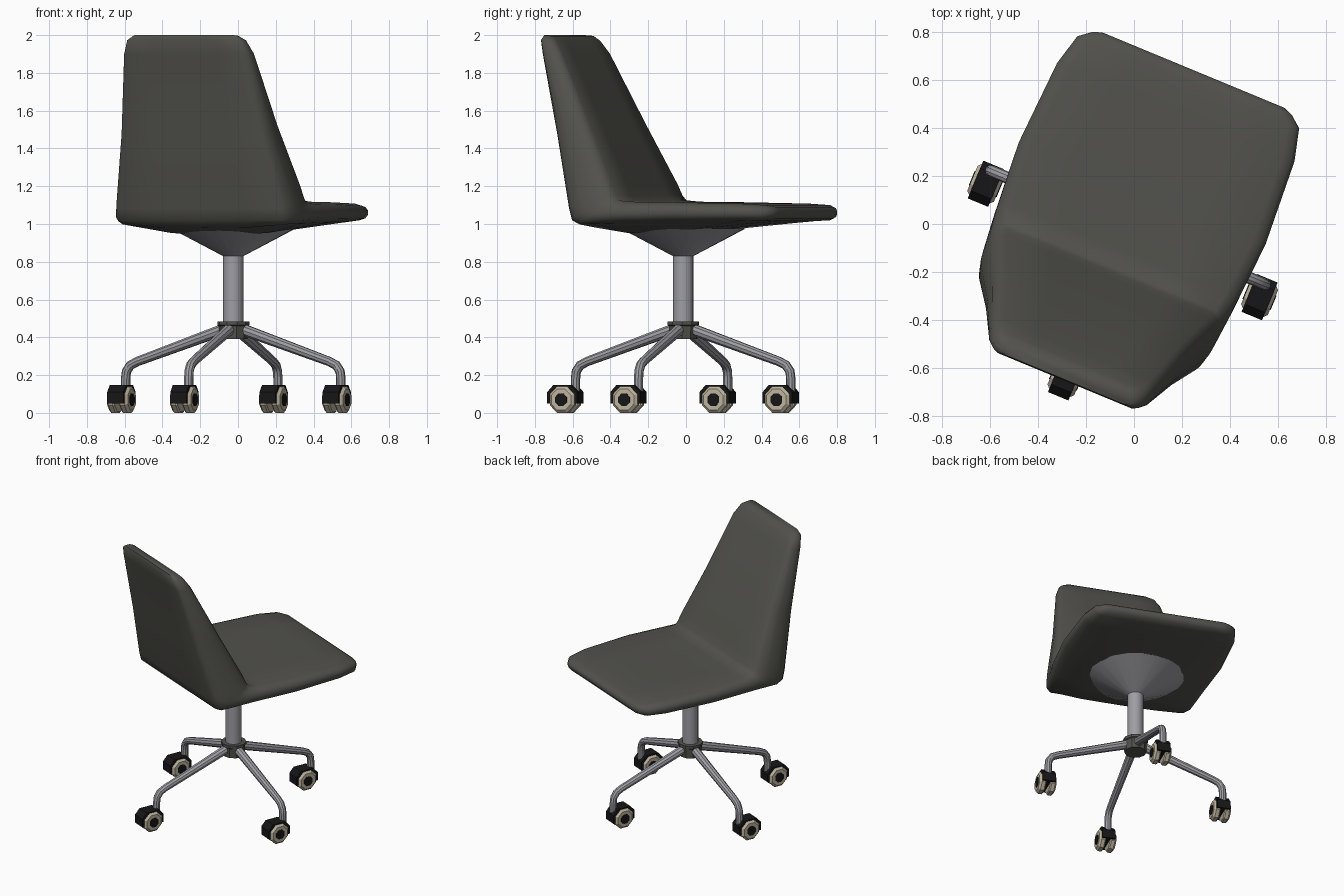
import bpy, bmesh, math
from mathutils import Matrix, Vector

if "Cube" in bpy.data.objects:
    bpy.data.objects.remove(bpy.data.objects["Cube"])

# whole chair is turned about z
PLACE = Matrix.Translation((-0.025, -0.015, 0)) @ Matrix.Rotation(math.radians(-22.5), 4, 'Z')


def material(name, rgb):
    m = bpy.data.materials.new(name)
    m.diffuse_color = (*rgb, 1)
    m.use_nodes = True
    m.node_tree.nodes["Principled BSDF"].inputs["Base Color"].default_value = m.diffuse_color
    return m


FABRIC = material("dark olive grey", (0.085, 0.084, 0.073))
METAL = material("satin metal", (0.34, 0.34, 0.37))
BLACK = material("black plastic", (0.008, 0.008, 0.009))
CREAM = material("cream plastic", (0.52, 0.46, 0.35))


def make(name, verts, faces, mat, matrix=Matrix(), angle=35):
    me = bpy.data.meshes.new(name)
    me.from_pydata([PLACE @ matrix @ Vector(v) for v in verts], [], faces)
    bm = bmesh.new()
    bm.from_mesh(me)
    bmesh.ops.recalc_face_normals(bm, faces=bm.faces)
    bm.to_mesh(me)
    bm.free()
    me.materials.append(mat)
    ob = bpy.data.objects.new(name, me)
    bpy.context.collection.objects.link(ob)
    bpy.ops.object.select_all(action='DESELECT')
    ob.select_set(True)
    bpy.context.view_layer.objects.active = ob
    if angle:
        bpy.ops.object.shade_smooth_by_angle(angle=math.radians(angle))
    return ob


def loft(name, rings, mat, matrix=Matrix(), angle=35):
    """Skin closed rings of equal size and cap both ends."""
    n = len(rings[0])
    faces = [(i * n + j, i * n + (j + 1) % n, (i + 1) * n + (j + 1) % n, (i + 1) * n + j)
             for i in range(len(rings) - 1) for j in range(n)]
    faces += [tuple(range(n)), tuple(range((len(rings) - 1) * n, len(rings) * n))]
    return make(name, [p for r in rings for p in r], faces, mat, matrix, angle)


def lathe(name, profile, sides, mat, matrix=Matrix(), angle=35):
    """Revolve (radius, height) pairs about local z."""
    step = 2 * math.pi / sides
    rings = [[(r * math.cos((k + .5) * step), r * math.sin((k + .5) * step), z)
              for k in range(sides)] for r, z in profile]
    return loft(name, rings, mat, matrix, angle)


# shell: upper (y, z), lower (y, z), half width, belly depth
stations = [
    ((.71, 1.075), (.71, 1.05), .41, 0),
    ((.695, 1.09), (.695, 1.03), .45, 0),
    ((.655, 1.10), (.655, 1.02), .50, .005),
    ((.52, 1.108), (.52, 1.018), .535, .015),
    ((.154, 1.115), (.154, 1.015), .556, .05),
    ((-.10, 1.118), (-.20, 1.01), .535, .065),
    ((-.175, 1.125), (-.40, 1.00), .52, .02),
    ((-.195, 1.15), (-.445, 1.02), .515, 0),
    ((-.22, 1.21), (-.465, 1.08), .505, 0),
    ((-.375, 1.53), (-.56, 1.47), .43, 0),
    ((-.555, 1.90), (-.668, 1.90), .365, 0),
    ((-.60, 1.97), (-.69, 1.975), .335, 0),
    ((-.625, 1.995), (-.685, 2.0), .295, 0),
]
# ring: fraction of half width, fraction from upper to lower, belly weight
half = [(.5, 0, 0), (.9, .0, 0), (.97, .12, 0), (1, .35, 0), (1, .65, 0),
        (.97, .88, 0), (.9, 1, .1), (.5, 1, .9)]
section = [(0, 0, 0)] + half + [(0, 1, 1)] + [(-a, b, c) for a, b, c in reversed(half)]
rings = [[(a * w, t[0] + (b[0] - t[0]) * f, t[1] + (b[1] - t[1]) * f - k * belly)
          for a, f, k in section] for t, b, w, belly in stations]
loft("seat_shell", rings, FABRIC, angle=50)

# column with flared seat support, and hub collar
lathe("column", [(.054, .40), (.054, .83), (.33, .975)], 20, METAL)
lathe("hub_collar", [(.055, .39), (.075, .39), (.078, .46), (.085, .465), (.085, .485), (.055, .485)],
      10, FABRIC)


def leg_rings(path, radii, sides=10):
    """Rings across a path in the x-z plane."""
    out = []
    pts = [Vector((x, 0, z)) for x, z in path]
    for i, p in enumerate(pts):
        d = (pts[min(i + 1, len(pts) - 1)] - pts[max(i - 1, 0)]).normalized()
        side = Vector((0, 1, 0))
        up = d.cross(side)
        out.append([p + radii[i] * (math.cos(2 * math.pi * k / sides) * side
                                    + math.sin(2 * math.pi * k / sides) * up) for k in range(sides)])
    return out


leg_path = [(.03, .45), (.55, .272), (.59, .252), (.612, .22), (.617, .18), (.617, .11)]
leg_radii = [.032, .025, .025, .025, .025, .025]
fender = [(-.085, .05), (-.085, .11), (-.05, .148), (.05, .148), (.085, .11), (.085, .05)]
R = .07 / math.cos(math.pi / 8)

for i in range(4):
    a = i * math.pi / 2
    # bent leg
    loft(f"leg_{i + 1}", leg_rings(leg_path, leg_radii), METAL, Matrix.Rotation(a, 4, 'Z'))
    # every caster trails the same way
    at = Matrix.Translation((.617 * math.cos(a), .617 * math.sin(a) - .058, 0))
    loft(f"caster_fender_{i + 1}", [[(x, y, z) for y, z in fender] for x in (-.046, .046)],
         BLACK, at, 0)
    for s in (-1, 1):
        tag = f"{i + 1}_{'left' if s < 0 else 'right'}"
        turn = at @ Matrix.Translation((0, 0, .07)) @ Matrix.Rotation(s * math.pi / 2, 4, 'Y')
        lathe(f"caster_wheel_{tag}", [(R * .9, .014), (R, .022), (R, .046), (R * .8, .06)],
              8, CREAM, turn, 0)
        lathe(f"wheel_hub_{tag}", [(.036, .05), (.036, .063)], 8, BLACK, turn, 0)
